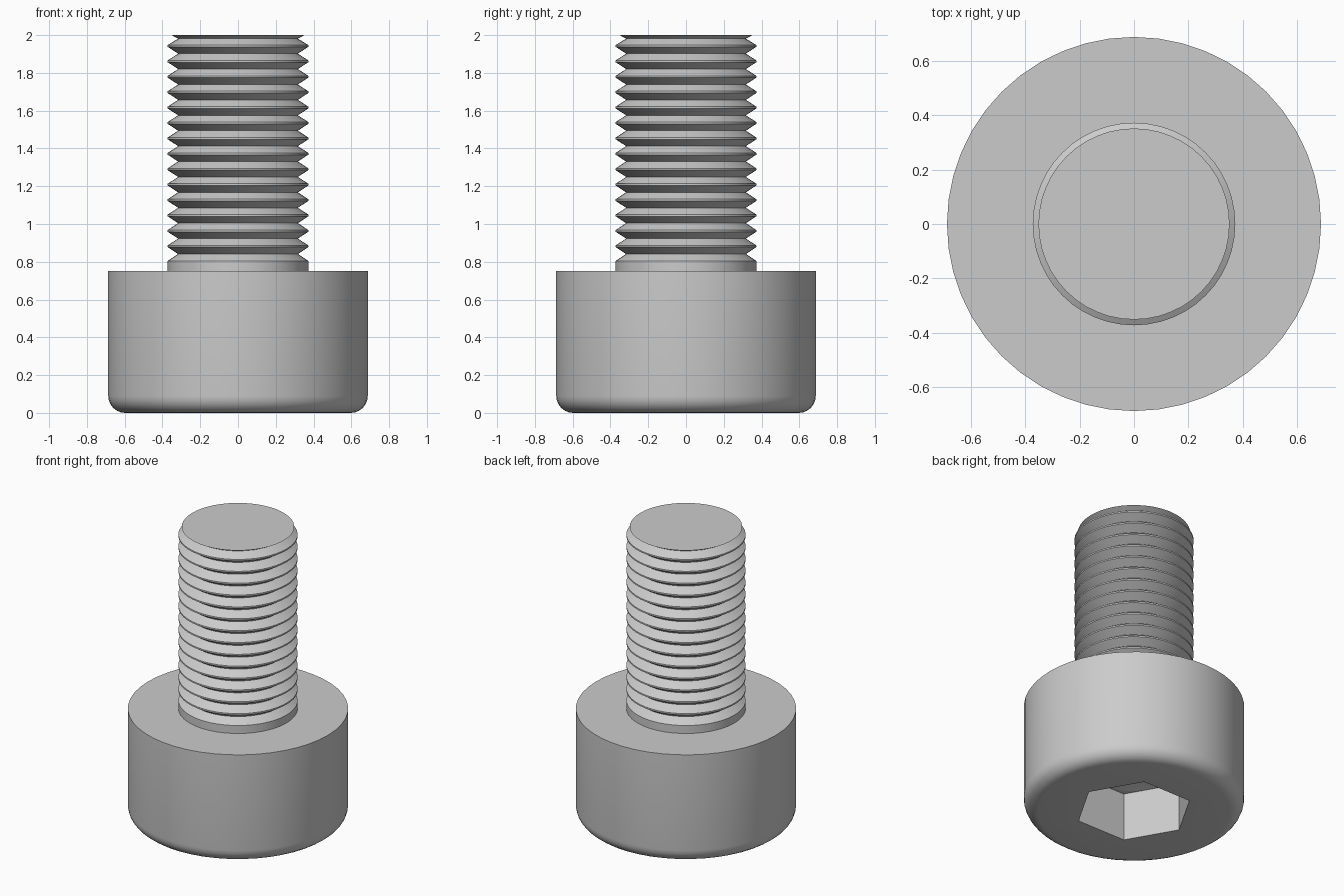
import bpy, bmesh, math

if "Cube" in bpy.data.objects:
    bpy.data.objects.remove(bpy.data.objects["Cube"], do_unlink=True)

SEGMENTS = 48
HEAD_R, HEAD_H, ROUND = 0.687, 0.75, 0.09
SHANK_R, ROOT_R, PITCH = 0.372, 0.317, 0.0816
HEX_FLAT, HEX_DEPTH, CONE_TIP = 0.318, 0.33, 0.5

steel = bpy.data.materials.new("steel_grey")
steel.use_nodes = True
steel.diffuse_color = (0.6, 0.6, 0.6, 1)
steel.node_tree.nodes["Principled BSDF"].inputs["Base Color"].default_value = (0.6, 0.6, 0.6, 1)


def hexagon(a):
    """Radius of the socket outline at angle a, with corners on the x axis."""
    return HEX_FLAT / math.cos(a % (math.pi / 3) - math.pi / 6)


def lathe(name, profile):
    """Turn a profile of (radius, z); a radius may be a function of the angle."""
    bm = bmesh.new()
    rings = []
    for radius, z in profile:
        if radius == 0:
            rings.append([bm.verts.new((0, 0, z))] * SEGMENTS)
            continue
        ring = []
        for i in range(SEGMENTS):
            a = math.tau * i / SEGMENTS
            r = radius(a) if callable(radius) else radius
            ring.append(bm.verts.new((r * math.cos(a), r * math.sin(a), z)))
        rings.append(ring)
    for low, high in zip(rings, rings[1:]):
        for i in range(SEGMENTS):
            j = (i + 1) % SEGMENTS
            corners = dict.fromkeys((low[i], low[j], high[j], high[i]))
            bm.faces.new(list(corners))
    mesh = bpy.data.meshes.new(name)
    bm.to_mesh(mesh)
    bm.free()
    mesh.materials.append(steel)
    obj = bpy.data.objects.new(name, mesh)
    bpy.context.collection.objects.link(obj)
    bpy.ops.object.select_all(action="DESELECT")
    obj.select_set(True)
    bpy.context.view_layer.objects.active = obj
    bpy.ops.object.shade_smooth_by_angle(angle=math.radians(30))
    return obj


# Head: drilled cone, hexagonal socket, rounded lower rim, flat shoulder
head = [(0, CONE_TIP), (HEX_FLAT * 0.995, HEX_DEPTH), (hexagon, HEX_DEPTH), (hexagon, 0)]
for k in range(7):
    a = math.pi / 2 * k / 6
    head.append((HEAD_R - ROUND + ROUND * math.sin(a), ROUND - ROUND * math.cos(a)))
head += [(HEAD_R, HEAD_H), (SHANK_R, HEAD_H)]
lathe("socket_head", head)

# Shank: plain collar, then evenly spaced thread ridges with narrow flat crests
shank = [(SHANK_R, HEAD_H), (SHANK_R, 0.805)]
for k in range(14):
    crest = 0.882 + k * PITCH
    shank += [(ROOT_R, crest - PITCH / 2), (SHANK_R, crest - 0.005), (SHANK_R, crest + 0.005)]
shank += [(ROOT_R, 1.981), (0.351, 2), (0, 2)]
lathe("threaded_shank", shank)
